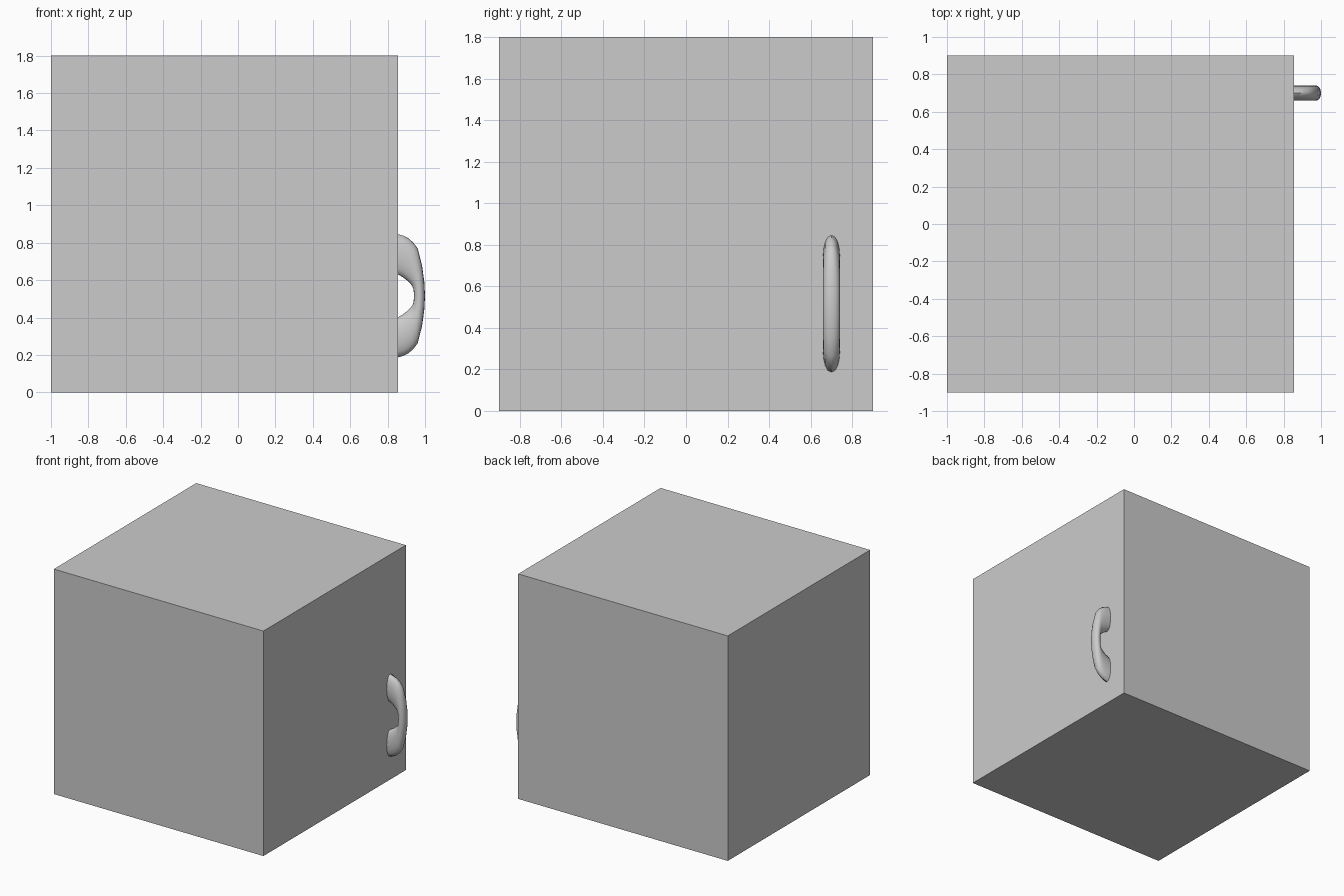
import bpy, bmesh, math

if "Cube" in bpy.data.objects:
    bpy.data.objects.remove(bpy.data.objects["Cube"])


def box(name, lo, hi):
    bpy.ops.mesh.primitive_cube_add(size=1, location=[(a + b) / 2 for a, b in zip(lo, hi)])
    ob = bpy.context.object
    ob.name = name
    ob.scale = [b - a for a, b in zip(lo, hi)]
    bpy.ops.object.transform_apply(location=False, rotation=False, scale=True)
    return ob


# cabinet and full-height door slab
box("cabinet_body", (-1, -0.9, 0), (0.8, 0.9, 1.8))
box("door", (0.8, -0.9, 0), (0.855, 0.9, 1.8))

# handle: upper half as (outer x, outer z, inner x, inner z), mirrored about mid height
MID, Y, HALF_W, SIDES = 0.516, 0.70, 0.041, 16
upper = [
    (0.853, 0.846, 0.853, 0.632),
    (0.882, 0.838, 0.882, 0.615),
    (0.909, 0.825, 0.907, 0.596),
    (0.938, 0.800, 0.922, 0.581),
    (0.961, 0.769, 0.932, 0.567),
    (0.984, 0.678, 0.938, 0.553),
    (0.996, 0.590, 0.940, 0.533),
]
lower = [(a, 2 * MID - b, c, 2 * MID - d) for a, b, c, d in reversed(upper)]
stations = upper + [(1.0, MID, 0.941, MID)] + lower

bm = bmesh.new()
rings = []
for ox, oz, ix, iz in stations:
    ring = []
    for k in range(SIDES):
        a = 2 * math.pi * k / SIDES
        t = (1 + math.cos(a)) / 2
        s = math.copysign(abs(math.sin(a)) ** 0.9, math.sin(a))
        ring.append(bm.verts.new((ix + (ox - ix) * t, Y + HALF_W * s, iz + (oz - iz) * t)))
    rings.append(ring)
for r0, r1 in zip(rings, rings[1:]):
    for k in range(SIDES):
        j = (k + 1) % SIDES
        bm.faces.new((r0[k], r0[j], r1[j], r1[k]))
bm.faces.new(rings[0])
bm.faces.new(rings[-1])
bmesh.ops.recalc_face_normals(bm, faces=bm.faces)
mesh = bpy.data.meshes.new("door_handle")
bm.to_mesh(mesh)
bm.free()
handle = bpy.data.objects.new("door_handle", mesh)
bpy.context.collection.objects.link(handle)
bpy.ops.object.select_all(action='DESELECT')
handle.select_set(True)
bpy.context.view_layer.objects.active = handle
bpy.ops.object.shade_smooth_by_angle(angle=math.radians(45))
